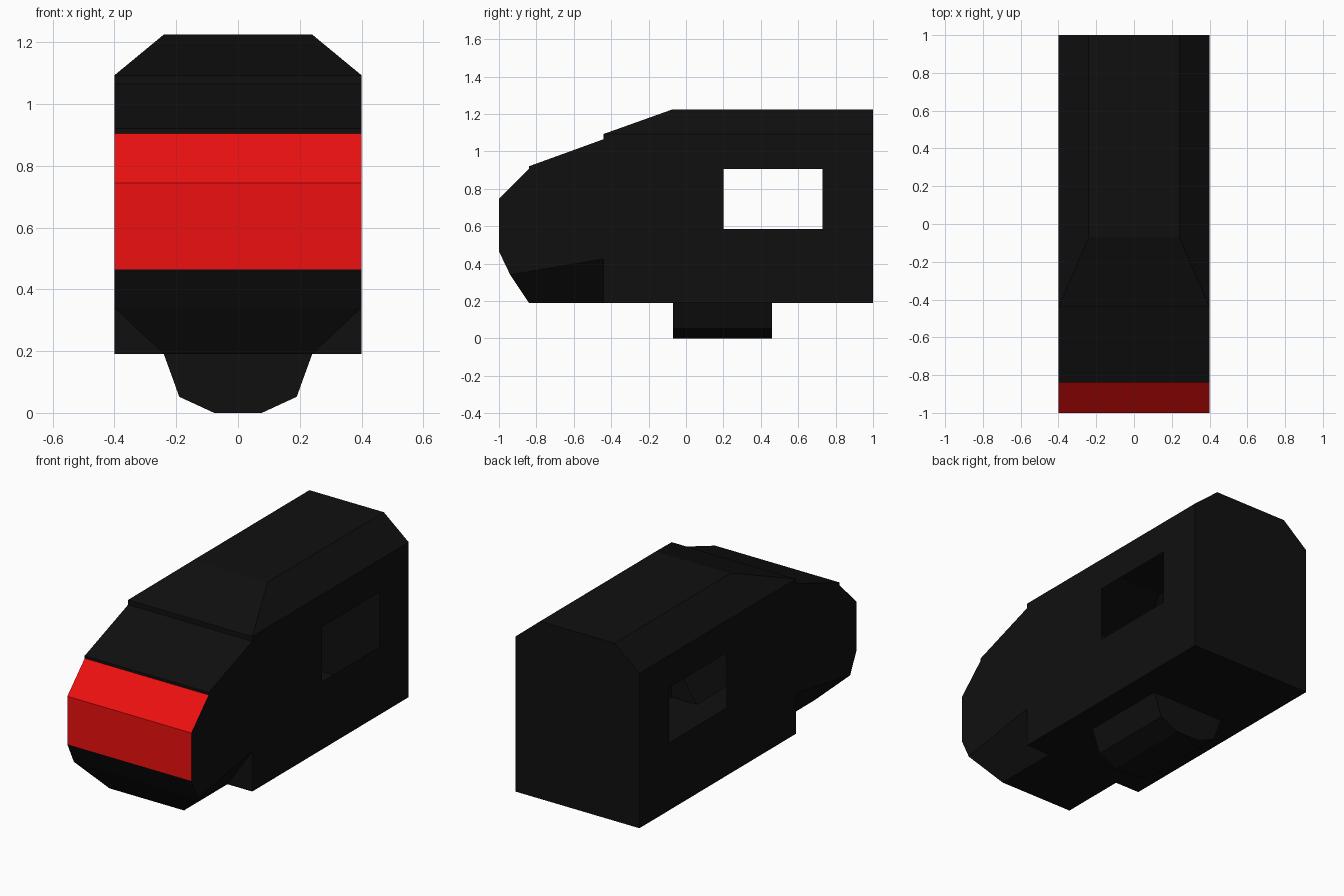
import bpy, bmesh

if "Cube" in bpy.data.objects:
    bpy.data.objects.remove(bpy.data.objects["Cube"])


def material(name, rgb):
    m = bpy.data.materials.new(name)
    m.diffuse_color = (*rgb, 1)
    m.use_nodes = True
    m.node_tree.nodes["Principled BSDF"].inputs["Base Color"].default_value = m.diffuse_color
    return m


black = material("black_paint", (0.005, 0.005, 0.005))
red = material("red_paint", (0.85, 0.005, 0.005))


def face(bm, points, mat=0):
    f = bm.faces.new([bm.verts.new(p) for p in points])
    f.material_index = mat


def mirrored(bm, points):
    for s in (1, -1):
        face(bm, [(s * x, y, z) for x, y, z in points])


def strip(bm, rows, red_faces=()):
    # full-width panels between consecutive (half width, y, z) rows
    for i, ((xa, ya, za), (xb, yb, zb)) in enumerate(zip(rows, rows[1:])):
        face(bm, [(-xa, ya, za), (xa, ya, za), (xb, yb, zb), (-xb, yb, zb)],
             int(i in red_faces))


def finish(bm, name):
    bmesh.ops.remove_doubles(bm, verts=bm.verts, dist=0.0005)
    bmesh.ops.recalc_face_normals(bm, faces=bm.faces)
    me = bpy.data.meshes.new(name)
    bm.to_mesh(me)
    bm.free()
    me.materials.append(black)
    me.materials.append(red)
    bpy.context.collection.objects.link(bpy.data.objects.new(name, me))


W, N = 0.40, 0.24          # full and narrow half widths
JOIN, BACK = -0.44, 1.0    # cab joint and rear end
FLOOR, EAVE, ROOF = 0.19, 1.093, 1.225

bm = bmesh.new()

# Cab nose: windscreen, red band, chin and cab floor
nose = [(W, JOIN, EAVE), (W, JOIN, 1.065), (W, -0.84, 0.92), (W, -0.84, 0.905),
        (W, -1, 0.745), (W, -1, 0.465), (W, -0.94, 0.34),
        (N, -0.84, FLOOR), (N, JOIN, FLOOR)]
strip(bm, nose, red_faces=(3, 4))
skirt_top = (W, JOIN, 0.425)
mirrored(bm, nose[1:7] + [skirt_top])             # cab sides
mirrored(bm, nose[6:] + [skirt_top])              # tapered skirts
mirrored(bm, [skirt_top, (W, JOIN, FLOOR), nose[-1]])   # step behind skirts

# Main body: roof, chamfers, floor and rear wall
strip(bm, [(W, JOIN, EAVE), (N, -0.07, ROOF), (N, BACK, ROOF)])
strip(bm, [(W, BACK, FLOOR), (W, JOIN, FLOOR)])
mirrored(bm, [(W, JOIN, EAVE), (N, -0.07, ROOF), (N, BACK, ROOF), (W, BACK, EAVE)])
strip(bm, [(N, BACK, ROOF), (W, BACK, EAVE), (W, BACK, FLOOR)])

# Side walls framed around the open windows
outer = [(JOIN, FLOOR), (BACK, FLOOR), (BACK, EAVE), (JOIN, EAVE)]
window = [(0.2, 0.585), (0.73, 0.585), (0.73, 0.905), (0.2, 0.905)]
for i in range(4):
    j = (i + 1) % 4
    mirrored(bm, [(W, *p) for p in (outer[i], outer[j], window[j], window[i])])
finish(bm, "car_shell")

# Underfloor equipment box
bm = bmesh.new()
half = [(N, FLOOR), (0.19, 0.052), (0.077, 0)]
ends = (-0.07, 0.46)
section = half + [(-x, z) for x, z in reversed(half)]
for y in ends:
    face(bm, [(x, y, z) for x, z in section])
for (xa, za), (xb, zb) in zip(section, section[1:] + section[:1]):
    face(bm, [(xa, ends[0], za), (xb, ends[0], zb), (xb, ends[1], zb), (xa, ends[1], za)])
finish(bm, "underfloor_box")
